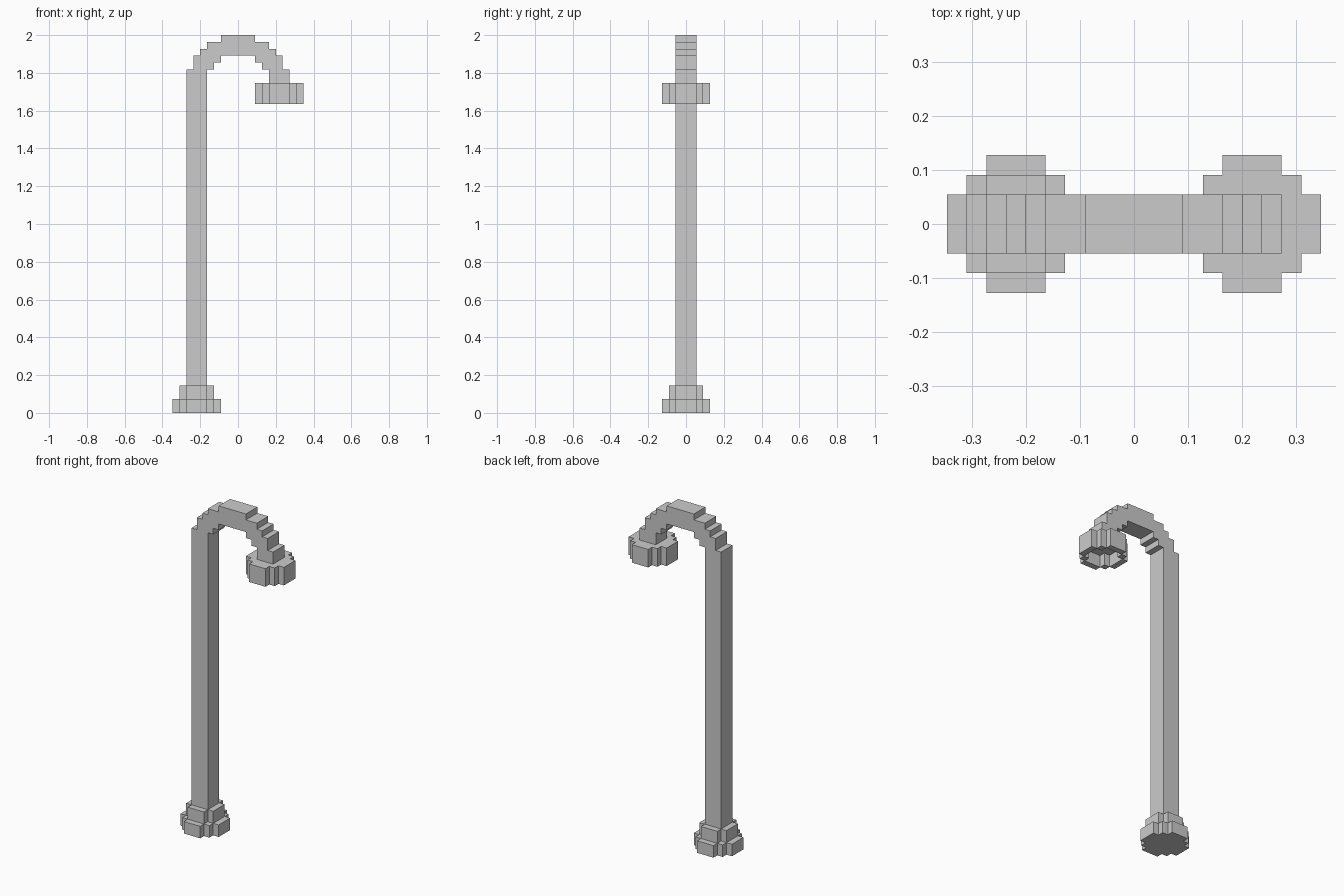
import bpy, bmesh
from mathutils import Vector

if "Cube" in bpy.data.objects:
    bpy.data.objects.remove(bpy.data.objects["Cube"])

U = 2 / 55  # one block of the stepped grid


def prism(name, outline, direction):
    """Extrude a closed outline (in block units) into a flat-faced solid."""
    bm = bmesh.new()
    face = bm.faces.new([bm.verts.new(Vector(p) * U) for p in outline])
    res = bmesh.ops.extrude_face_region(bm, geom=[face], use_keep_orig=True)
    moved = [g for g in res["geom"] if isinstance(g, bmesh.types.BMVert)]
    bmesh.ops.translate(bm, verts=moved, vec=Vector(direction) * U)
    bmesh.ops.recalc_face_normals(bm, faces=bm.faces)
    mesh = bpy.data.meshes.new(name)
    bm.to_mesh(mesh)
    bm.free()
    obj = bpy.data.objects.new(name, mesh)
    bpy.context.collection.objects.link(obj)
    return obj


def stepped_disc(name, cx, radius, z0, z1):
    """Blocky round plate with a flat side three blocks wide."""
    corner = [(radius, 1.5)]
    x, y = radius, 1.5
    while x > 1.5:
        corner += [(x - 1, y), (x - 1, y + 1)]
        x, y = x - 1, y + 1
    pts = []
    for _ in range(4):
        pts += corner
        corner = [(-b, a) for a, b in corner]
    return prism(name, [(cx + a, b, z0) for a, b in pts], (0, 0, z1 - z0))


# Base tiers
stepped_disc("base_lower", -6, 3.5, 0, 2)
stepped_disc("base_upper", -6, 2.5, 2, 4)

# Post and curved arm in one stepped profile
outer = [(7.5, 50), (6.5, 50), (6.5, 52), (5.5, 52), (5.5, 53), (4.5, 53),
         (4.5, 54), (2.5, 54), (2.5, 55)]
inner = [(4.5, 50), (3.5, 50), (3.5, 51), (2.5, 51), (2.5, 52)]
profile = ([(-7.5, 4)] + [(-x, z) for x, z in outer] + outer[::-1]
           + [(7.5, 48), (4.5, 48)] + inner
           + [(-x, z) for x, z in inner[::-1]] + [(-4.5, 4)])
prism("post_and_arm", [(x, -1.5, z) for x, z in profile], (0, 3, 0))

# Lamp shade, hollow from below
shade = stepped_disc("lamp_shade", 6, 3.5, 45, 48)
cutter = stepped_disc("shade_cutter", 6, 2.5, 44, 47)
mod = shade.modifiers.new("hollow", "BOOLEAN")
mod.operation = "DIFFERENCE"
mod.solver = "EXACT"
mod.object = cutter
bpy.context.view_layer.objects.active = shade
bpy.ops.object.modifier_apply(modifier=mod.name)
bpy.data.objects.remove(cutter, do_unlink=True)
